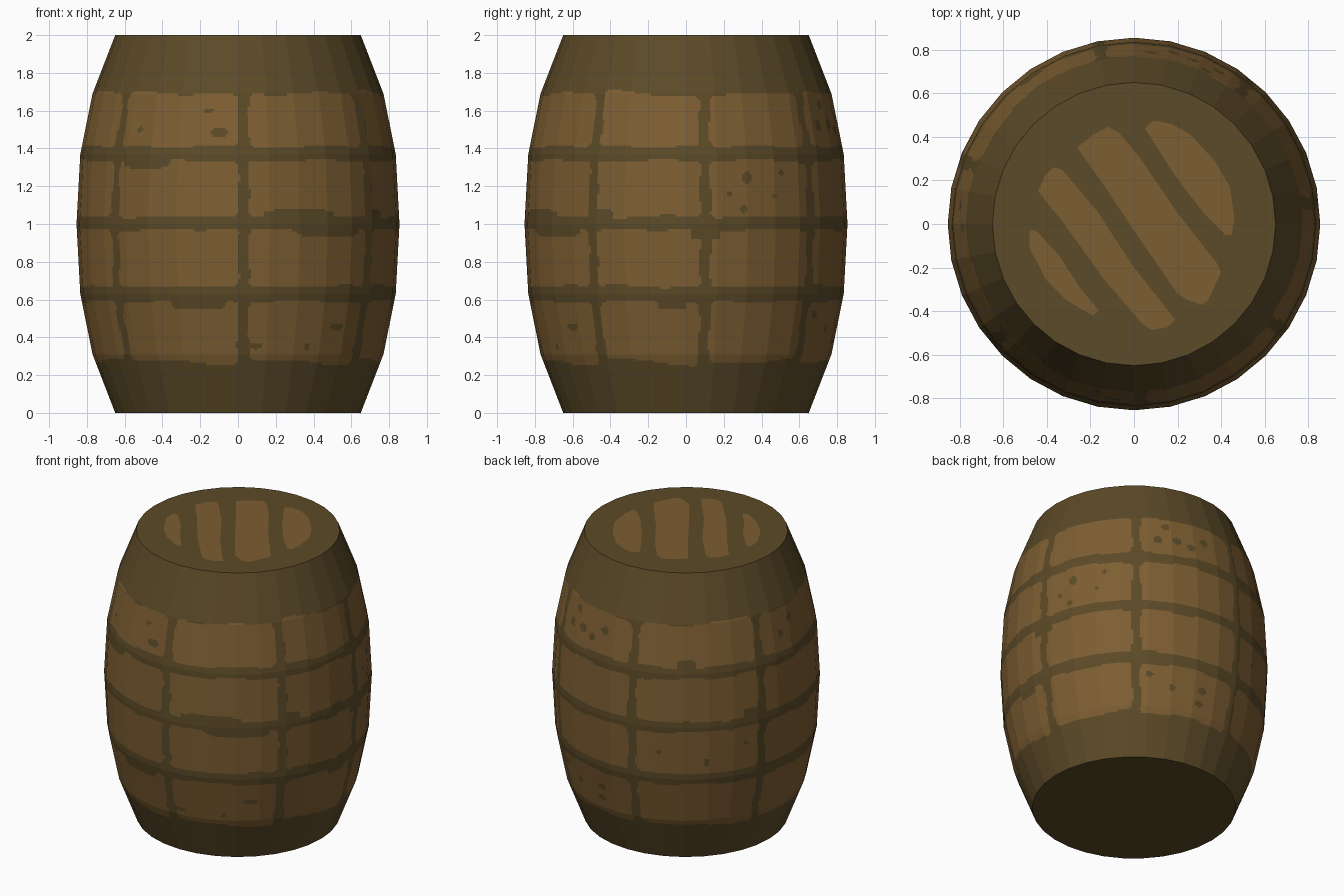
import bpy, math, random

if "Cube" in bpy.data.objects:
    bpy.data.objects.remove(bpy.data.objects["Cube"])

random.seed(4)
SIDES, SUB, ROWS = 32, 12, 28


def material(name, rgb):
    m = bpy.data.materials.new(name)
    m.diffuse_color = (*rgb, 1)
    m.use_nodes = True
    m.node_tree.nodes["Principled BSDF"].inputs["Base Color"].default_value = m.diffuse_color
    return m


dark = material("dark wood", (0.107, 0.069, 0.021))
light = material("light wood", (0.205, 0.112, 0.032))

# Barrel profile (radius, height)
profile = [(0.65, 0), (0.77, 0.31), (0.835, 0.63), (0.855, 1.0),
           (0.835, 1.37), (0.77, 1.69), (0.65, 2.0)]

# Painted panels: four bands, seven panels each, angle measured from the front
bands = [(0.27, 0.59), (0.67, 0.97), (1.04, 1.335), (1.41, 1.69)]
gaps = [2, 54.5, 97, 141, 191, 250, 310, 362]
panels = []
for z0, z1 in bands:
    for a0, a1 in zip(gaps, gaps[1:]):
        panels.append((z0, z1, a0, a1, random.uniform(-0.018, 0.018),
                       random.uniform(-0.018, 0.018), random.uniform(0, 6)))

# Worn spots and chips in the panels: (angle, height, width, height size)
spots = [(-40, 1.50, .035, .03), (-11.5, 1.60, .05, .03), (-7, 1.485, .09, .045),
         (41, .455, .09, .03), (7, .355, .06, .035), (28, .35, .03, .03),
         (106, 1.16, .04, .035), (112.5, 1.245, .065, .06), (127, 1.27, .03, .03),
         (111, 1.08, .035, .05), (123.5, 1.15, .03, .03), (42, .455, .07, .03),
         (155, 1.63, .05, .05), (151, 1.52, .06, .06), (160, 1.53, .06, .06),
         (167, 1.50, .06, .05), (174, 1.57, .06, .05), (147, .52, .05, .04),
         (157.6, .45, .04, .05), (173, .47, .06, .04), (172, .38, .06, .04),
         (203, .82, .04, .03), (224, .75, .04, .05), (242, .85, .05, .03),
         (271, 1.60, .05, .05), (264, 1.52, .05, .05)]
chips = [(23, 1.05, .40, .05), (-36, 1.33, .30, .07), (-15, .58, .30, .06),
         (35, .965, .40, .06), (97, .95, .16, .06), (85, .58, .15, .07),
         (58, 1.05, .14, .06), (215, 1.43, .12, .06), (245, 1.06, .12, .07)]


def wrap(a):
    return (a + 180) % 360 - 180


def is_light(a, z, r):
    for z0, z1, a0, a1, tilt_a, tilt_b, ph in panels:
        if not z0 - 0.06 < z < z1 + 0.06:
            continue
        half = math.radians(a1 - a0) / 2 * r - 0.028
        s = math.radians(wrap(a - (a0 + a1) / 2)) * r
        if abs(s) > half + 0.03:
            continue
        f = s / half
        # outer edges of the end bands are rougher than the straight joints
        wave = 0.006 * math.sin(13 * s + ph)
        top = z1 + wave + tilt_a * f * (1.4 if z1 > 1.6 else 0.4)
        bot = z0 + wave + tilt_b * f * (1.2 if z0 < 0.3 else 0.3)
        half += 0.006 * math.sin(25 * z + ph)
        dx = abs(s) - half + 0.03
        dz = abs(z - (top + bot) / 2) - (top - bot) / 2 + 0.03
        d = math.hypot(max(dx, 0), max(dz, 0)) + min(max(dx, dz), 0) - 0.03
        if d < 0:
            for sa, sz, w, h in spots:
                u = math.radians(wrap(a - sa)) * r / (w / 2)
                if u * u + ((z - sz) / (h / 2)) ** 2 < 1:
                    return False
            for sa, sz, w, h in chips:
                u = math.radians(wrap(a - sa)) * r / (w / 2)
                if u ** 4 + ((z - sz) / (h / 2)) ** 4 < 1:
                    return False
            return True
    return False


# Flat-sided barrel body, finely split so the panels can be coloured by rule
rings = []
for (r0, z0), (r1, z1) in zip(profile, profile[1:]):
    for i in range(ROWS):
        t = i / ROWS
        rings.append((r0 + (r1 - r0) * t, z0 + (z1 - z0) * t))
rings.append(profile[-1])
N = SIDES * SUB
unit = []
for j in range(N):
    k, t = j // SUB, (j % SUB) / SUB
    a, b = 2 * math.pi * k / SIDES, 2 * math.pi * (k + 1) / SIDES
    unit.append((math.sin(a) * (1 - t) + math.sin(b) * t,
                 -math.cos(a) * (1 - t) - math.cos(b) * t))
verts = [(x * r, y * r, z) for r, z in rings for x, y in unit]
faces, mats = [], []
for i in range(len(rings) - 1):
    r = (rings[i][0] + rings[i + 1][0]) / 2
    z = (rings[i][1] + rings[i + 1][1]) / 2
    for j in range(N):
        n = (j + 1) % N
        faces.append((i * N + j, i * N + n, (i + 1) * N + n, (i + 1) * N + j))
        mats.append(int(is_light((j + 0.5) * 360 / N, z, r)))
last = (len(rings) - 1) * N
faces += [tuple(range(N - 1, -1, -1)), tuple(range(last, last + N))]
mats += [0, 0]


def add_object(name, verts, faces, materials):
    me = bpy.data.meshes.new(name)
    me.from_pydata(verts, [], faces)
    for m in materials:
        me.materials.append(m)
    ob = bpy.data.objects.new(name, me)
    bpy.context.collection.objects.link(ob)
    return ob


barrel = add_object("barrel_body", verts, faces, [dark, light])
barrel.data.polygons.foreach_set("material_index", mats)
barrel.data.update()

# Painted boards on the lid, as very thin plates
boards = [
    [(-.48, -.03), (-.48, -.11), (-.40, -.26), (-.31, -.35), (-.19, -.42), (-.16, -.40),
     (-.25, -.29), (-.34, -.15), (-.45, -.03)],
    [(-.44, .15), (-.32, 0), (-.14, -.25), (.04, -.46), (.08, -.485), (.15, -.475),
     (.19, -.44), (0, -.2), (-.17, .06), (-.33, .25), (-.37, .26), (-.41, .22)],
    [(-.26, .35), (-.14, .18), (.02, -.06), (.2, -.32), (.25, -.35), (.31, -.37),
     (.34, -.35), (.40, -.22), (.38, -.18), (.2, .05), (.03, .3), (-.07, .42),
     (-.12, .445), (-.19, .41)],
    [(.05, .44), (.19, .22), (.32, .05), (.42, -.05), (.45, -.05), (.46, .03), (.44, .17),
     (.37, .29), (.26, .41), (.17, .46), (.09, .475)],
]
for n, pts in enumerate(boards):
    add_object(f"lid_board_{n + 1}", [(x, y, 2.002) for x, y in pts],
               [tuple(range(len(pts)))], [light])
